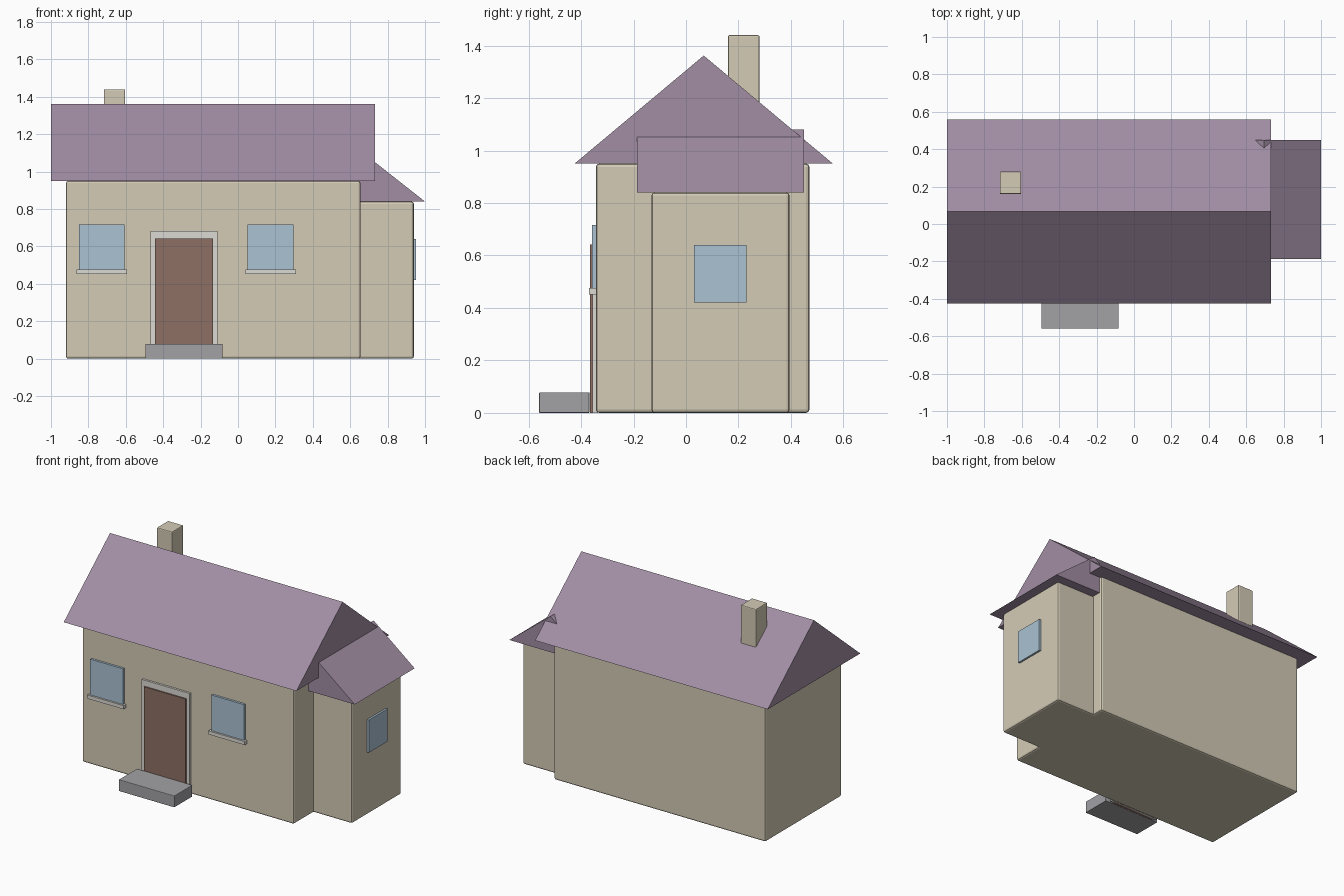
import bpy
import bmesh

if "Cube" in bpy.data.objects:
    bpy.data.objects.remove(bpy.data.objects["Cube"])


def material(name, rgb):
    m = bpy.data.materials.new(name)
    m.diffuse_color = (*rgb, 1)
    m.use_nodes = True
    m.node_tree.nodes["Principled BSDF"].inputs["Base Color"].default_value = m.diffuse_color
    return m


WALL = material("plaster", (0.66, 0.60, 0.47))
ROOF = material("roof_tile", (0.36, 0.27, 0.37))
GLASS = material("glass", (0.40, 0.54, 0.65))
WOOD = material("door_wood", (0.27, 0.16, 0.13))
TRIM = material("trim", (0.72, 0.70, 0.65))
STONE = material("stone", (0.36, 0.36, 0.38))


def finish(name, bm, mat, bevel=0):
    bmesh.ops.recalc_face_normals(bm, faces=bm.faces)
    mesh = bpy.data.meshes.new(name)
    bm.to_mesh(mesh)
    bm.free()
    mesh.materials.append(mat)
    ob = bpy.data.objects.new(name, mesh)
    bpy.context.collection.objects.link(ob)
    if bevel:
        mod = ob.modifiers.new("bevel", "BEVEL")
        mod.width = bevel
        mod.segments = 2
    return ob


def box(name, x, y, z, mat, bevel=0):
    """Box from (min, max) ranges on each axis."""
    bm = bmesh.new()
    bmesh.ops.create_cube(bm, size=1)
    for v in bm.verts:
        v.co = [r[0] + (c + 0.5) * (r[1] - r[0]) for r, c in zip((x, y, z), v.co)]
    return finish(name, bm, mat, bevel)


def gable(name, x, y, z, ridge_axis):
    """Solid triangular roof with its ridge along the given axis."""
    bm = bmesh.new()
    along, across = (x, y) if ridge_axis == "x" else (y, x)
    profile = [(across[0], z[0]), (across[1], z[0]), (sum(across) / 2, z[1])]
    pts = [(along[0], a, h) if ridge_axis == "x" else (a, along[0], h) for a, h in profile]
    face = bm.faces.new([bm.verts.new(p) for p in pts])
    ext = bmesh.ops.extrude_face_region(bm, geom=[face], use_keep_orig=True)
    d = along[1] - along[0]
    bmesh.ops.translate(bm, verts=[g for g in ext["geom"] if isinstance(g, bmesh.types.BMVert)],
                        vec=(d, 0, 0) if ridge_axis == "x" else (0, d, 0))
    return finish(name, bm, ROOF)


# Main house and side wing
box("main_walls", (-0.92, 0.655), (-0.343, 0.47), (0, 0.95), WALL, 0.012)
box("wing_walls", (0.45, 0.94), (-0.132, 0.395), (0, 0.84), WALL, 0.012)
gable("main_roof", (-1, 0.732), (-0.425, 0.56), (0.95, 1.362), "x")
gable("wing_roof", (0.39, 1.0), (-0.187, 0.45), (0.84, 1.08), "y")

# Chimney
box("chimney", (-0.717, -0.603), (0.16, 0.28), (1.0, 1.44), WALL, 0.006)

# Front windows with sills
for side, cx in (("left", -0.728), ("right", 0.174)):
    box(f"window_{side}", (cx - 0.122, cx + 0.122), (-0.358, -0.335), (0.47, 0.716), GLASS)
    box(f"sill_{side}", (cx - 0.135, cx + 0.135), (-0.37, -0.335), (0.452, 0.476), TRIM)

# Wing window
box("wing_window", (0.93, 0.953), (0.03, 0.23), (0.42, 0.64), GLASS)

# Door, frame and step
box("door_frame", (-0.467, -0.11), (-0.357, -0.335), (0, 0.682), TRIM)
box("door", (-0.445, -0.133), (-0.366, -0.335), (0, 0.642), WOOD)
box("front_step", (-0.495, -0.082), (-0.56, -0.368), (0, 0.078), STONE, 0.003)
